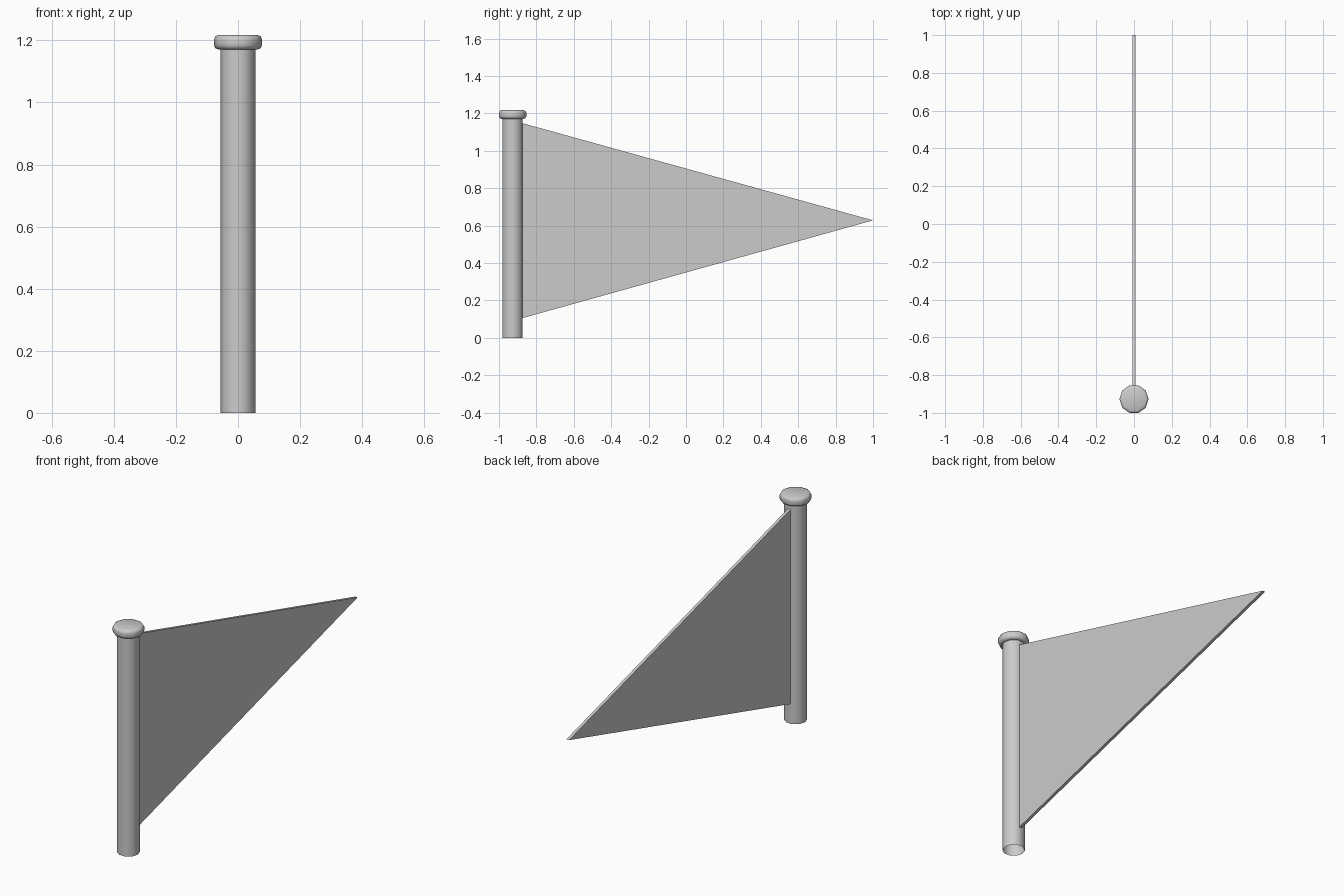
import bpy, bmesh, math

if "Cube" in bpy.data.objects:
    bpy.data.objects.remove(bpy.data.objects["Cube"])

SIDES = 10
POLE_Y = -0.927


def finish(name, bm, smooth=False):
    bmesh.ops.recalc_face_normals(bm, faces=bm.faces[:])
    me = bpy.data.meshes.new(name)
    bm.to_mesh(me)
    bm.free()
    ob = bpy.data.objects.new(name, me)
    bpy.context.collection.objects.link(ob)
    if smooth:
        bpy.ops.object.select_all(action='DESELECT')
        ob.select_set(True)
        bpy.context.view_layer.objects.active = ob
        bpy.ops.object.shade_smooth_by_angle(angle=math.radians(50))
    return ob


def lathe(name, profile, cap_ends):
    """Turn (radius, z) points around the pole axis."""
    bm = bmesh.new()
    rings = []
    for r, z in profile:
        rings.append([bm.verts.new((r * math.cos(a), POLE_Y + r * math.sin(a), z))
                      for a in (2 * math.pi * i / SIDES for i in range(SIDES))])
    for low, high in zip(rings, rings[1:]):
        for i in range(SIDES):
            j = (i + 1) % SIDES
            bm.faces.new((low[i], low[j], high[j], high[i]))
    if cap_ends:
        bm.faces.new(rings[0][::-1])
        bm.faces.new(rings[-1])
    return finish(name, bm, True)


# Pole: tube open at the foot, closed above by the cap
lathe("pole", [(0.056, 0), (0.056, 1.175)], False)

# Rounded cap on the pole
lathe("pole_cap", [(0.064, 1.171), (0.073, 1.175), (0.077, 1.184),
                   (0.077, 1.204), (0.073, 1.213), (0.064, 1.217)], True)

# Triangular pennant, a thin extruded sheet
bm = bmesh.new()
HALF = 0.008
tri = [bm.verts.new((-HALF, y, z)) for y, z in ((-0.876, 0.105), (1.0, 0.628), (-0.876, 1.148))]
face = bm.faces.new(tri)
ext = bmesh.ops.extrude_face_region(bm, geom=[face])
bmesh.ops.translate(bm, vec=(2 * HALF, 0, 0),
                    verts=[v for v in ext["geom"] if isinstance(v, bmesh.types.BMVert)])
finish("pennant", bm)
